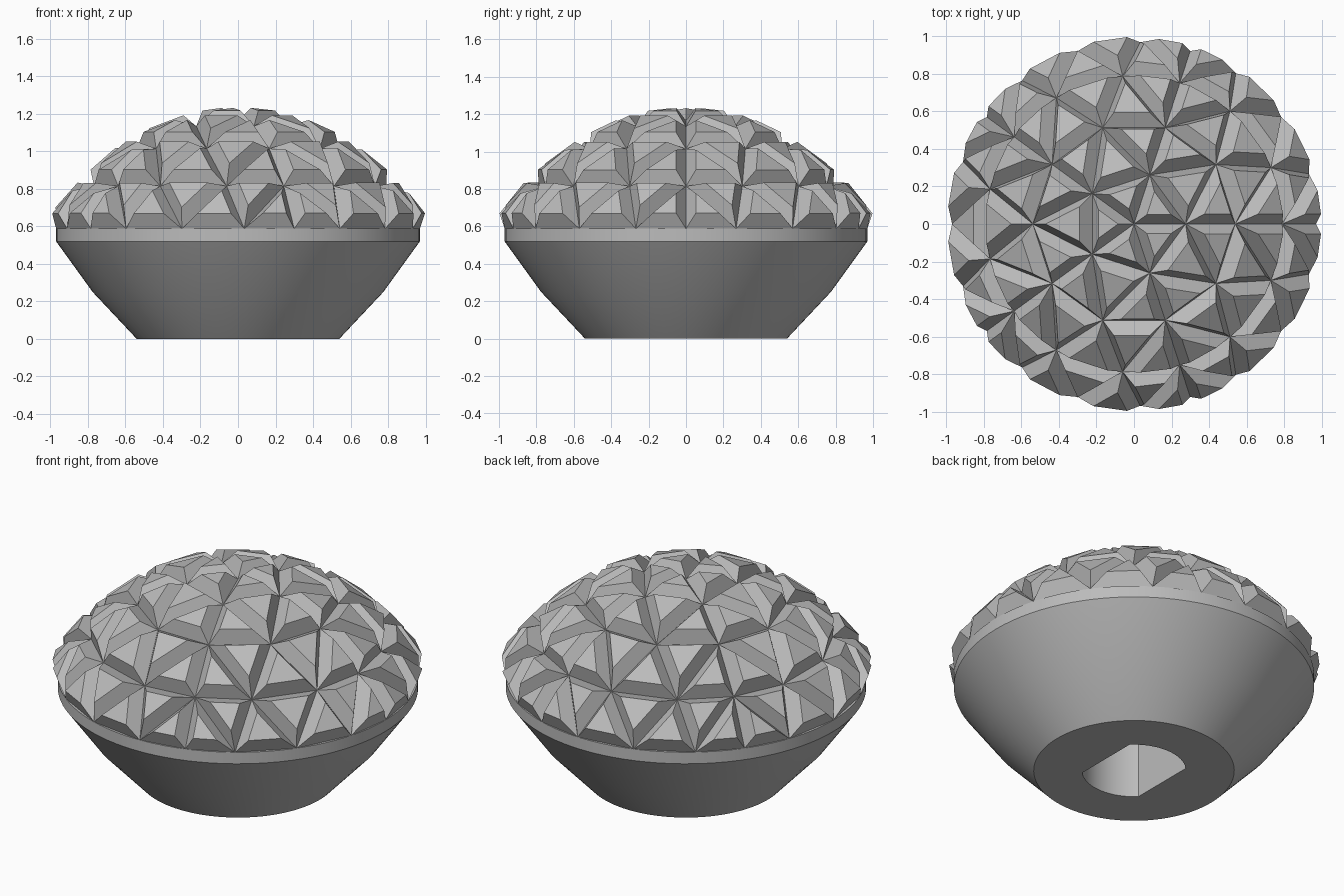
import bpy
import bmesh
from math import cos, sin, pi, radians
from mathutils import Vector

if "Cube" in bpy.data.objects:
    bpy.data.objects.remove(bpy.data.objects["Cube"], do_unlink=True)

# One plain grey for the whole knob
grey = bpy.data.materials.new("mid_grey")
grey.use_nodes = True
colour = (0.5, 0.5, 0.5, 1)
grey.diffuse_color = colour
grey.node_tree.nodes["Principled BSDF"].inputs["Base Color"].default_value = colour


def finish(bm, name):
    mesh = bpy.data.meshes.new(name)
    bm.to_mesh(mesh)
    bm.free()
    mesh.materials.append(grey)
    obj = bpy.data.objects.new(name, mesh)
    bpy.context.collection.objects.link(obj)
    return obj


# Faceted dome: five triangular sectors, four rings, each triangle raised to a stud
RINGS = [(0, 1.165), (0.275, 1.135), (0.54, 1.015), (0.79, 0.815), (0.97, 0.588)]
bm = bmesh.new()
grid = {}


def dome_vert(sector, ring, step):
    key = (ring, (sector * ring + step) % (5 * ring) if ring else 0)
    if key not in grid:
        radius, z = RINGS[ring]
        a, b = (Vector((cos(t), sin(t), 0)) for t in
                (2 * pi * sector / 5, 2 * pi * (sector + 1) / 5))
        spot = a.lerp(b, step / max(ring, 1)).normalized() * radius
        grid[key] = bm.verts.new((spot.x, spot.y, z))
    return grid[key]


for s in range(5):
    for n in range(4):
        for i in range(n + 1):
            bm.faces.new((dome_vert(s, n, i), dome_vert(s, n + 1, i),
                          dome_vert(s, n + 1, i + 1)))
            if i < n:
                bm.faces.new((dome_vert(s, n, i), dome_vert(s, n + 1, i + 1),
                              dome_vert(s, n, i + 1)))
bm.normal_update()
bmesh.ops.inset_individual(bm, faces=bm.faces[:], thickness=0.044, depth=0.078,
                           use_even_offset=True)
finish(bm, "faceted_dome")

# Bowl shaped body, lathed, with a double-flat shaft socket underneath
SEGMENTS = 96
SOCKET = 0.28
PROFILE = [(0.97, 0.588), (0.97, 0.52), (0.775, 0.25), (0.54, 0),
           (None, 0), (None, 0.45)]


def ring_point(radius, z, angle):
    x, y = cos(angle), sin(angle)
    if radius is None:
        flat = SOCKET * cos(pi / 4)
        radius = min(SOCKET, flat / max(abs(x), 0.01))
    return radius * x, radius * y, z


bm = bmesh.new()
loops = [[bm.verts.new(ring_point(r, z, 2 * pi * k / SEGMENTS))
          for k in range(SEGMENTS)] for r, z in PROFILE]
for upper, lower in zip(loops, loops[1:]):
    for k in range(SEGMENTS):
        j = (k + 1) % SEGMENTS
        bm.faces.new((upper[k], lower[k], lower[j], upper[j]))
bm.faces.new(loops[0])
bm.faces.new(loops[-1][::-1])
bmesh.ops.recalc_face_normals(bm, faces=bm.faces[:])
bowl = finish(bm, "bowl_body")
bpy.ops.object.select_all(action="DESELECT")
bowl.select_set(True)
bpy.context.view_layer.objects.active = bowl
bpy.ops.object.shade_smooth_by_angle(angle=radians(30))
